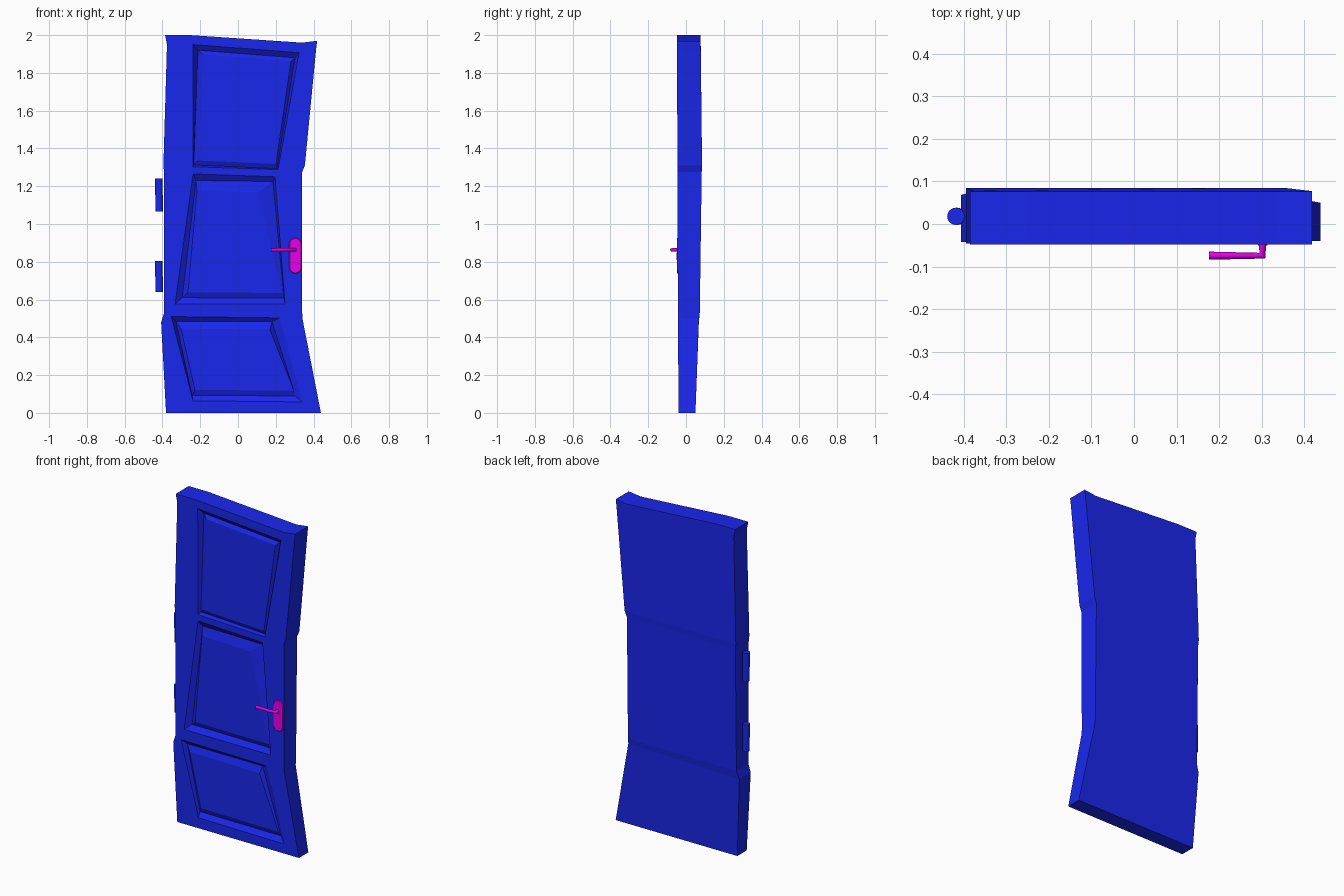
import bpy, bmesh, math
from mathutils import Vector

if "Cube" in bpy.data.objects:
    bpy.data.objects.remove(bpy.data.objects["Cube"])


def material(name, rgb):
    m = bpy.data.materials.new(name)
    m.diffuse_color = (*rgb, 1)
    m.use_nodes = True
    m.node_tree.nodes["Principled BSDF"].inputs["Base Color"].default_value = m.diffuse_color
    return m


BLUE = material("blue_paint", (0.01, 0.02, 0.85))
PINK = material("magenta_metal", (0.8, 0.0, 0.85))


def finish(name, bm, mat):
    bmesh.ops.recalc_face_normals(bm, faces=bm.faces[:])
    me = bpy.data.meshes.new(name)
    bm.to_mesh(me)
    bm.free()
    me.materials.append(mat)
    ob = bpy.data.objects.new(name, me)
    bpy.context.collection.objects.link(ob)
    return ob


# Door outline: matching left and right points from top to bottom (x, z)
LEFT = [(-.386, 2.0), (-.376, 1.95), (-.395, 1.31), (-.391, 1.27),
        (-.391, .53), (-.407, .48), (-.381, 0)]
RIGHT = [(.419, 1.97), (.413, 1.92), (.354, 1.31), (.34, 1.275),
         (.34, .53), (.341, .50), (.439, 0)]
BACK_Y = [.077, .078, .085, .083, .073, .068, .05]
TOP = [(-.254, 2.0), (.339, 1.96)]

# Raised panels: outer edge, groove floor and field (corners TL, TR, BR, BL)
PANELS = [
    ([(-.238, 1.95), (.323, 1.907), (.212, 1.288), (-.238, 1.303)],
     [(-.212, 1.92), (.302, 1.88), (.207, 1.293), (-.234, 1.313)],
     [(-.186, 1.897), (.28, 1.862), (.201, 1.318), (-.209, 1.336)]),
    ([(-.238, 1.265), (.196, 1.25), (.249, .577), (-.333, .577)],
     [(-.222, 1.23), (.185, 1.225), (.243, .607), (-.295, .61)],
     [(-.217, 1.177), (.106, 1.167), (.233, .635), (-.265, .638)]),
    ([(-.354, .51), (.222, .503), (.339, .058), (-.238, .064)],
     [(-.328, .483), (.18, .483), (.302, .09), (-.243, .092)],
     [(-.302, .447), (.169, .44), (.296, .117), (-.228, .122)]),
]


def front_y(z):
    return -.040 - .004 * z


def make_door():
    bm = bmesh.new()

    def ring(points, inset=0):
        return [bm.verts.new((x, front_y(z) + inset, z)) for x, z in points]

    def bridge(a, b):
        for i in range(len(a)):
            j = (i + 1) % len(a)
            bm.faces.new((a[i], a[j], b[j], b[i]))

    # front face with panel openings
    outline = LEFT[:1] + TOP + RIGHT + LEFT[:0:-1]
    front = ring(outline)
    openings = [ring(p[0]) for p in PANELS]
    edges = []
    for loop in [front] + openings:
        edges += [bm.edges.new((loop[i - 1], loop[i])) for i in range(len(loop))]
    bmesh.ops.triangle_fill(bm, edges=edges, use_beauty=True,
                            normal=Vector((0, -1, 0)))
    # groove and raised field of each panel
    for outer, (_, g, f) in zip(openings, PANELS):
        groove, field = ring(g, .022), ring(f, .008)
        bridge(outer, groove)
        bridge(groove, field)
        bm.faces.new(field)
    # back strips and edge walls
    bl = [bm.verts.new((x, y, z)) for (x, z), y in zip(LEFT, BACK_Y)]
    br = [bm.verts.new((x, y, z)) for (x, z), y in zip(RIGHT, BACK_Y)]
    bt = [bm.verts.new((x, BACK_Y[0], z)) for x, z in TOP]
    bridge(front, bl[:1] + bt + br + bl[:0:-1])
    bm.faces.new([bl[0]] + bt + [br[0], br[1], bl[1]])
    for i in range(1, len(bl) - 1):
        bm.faces.new((bl[i], br[i], br[i + 1], bl[i + 1]))
    finish("door_panel", bm, BLUE)


def cylinder(name, loc, r, depth, mat, sides=16):
    bpy.ops.mesh.primitive_cylinder_add(vertices=sides, radius=r, depth=depth,
                                        location=loc)
    ob = bpy.context.object
    ob.name = name
    ob.data.materials.append(mat)
    bpy.ops.object.shade_smooth_by_angle()


def extruded_profile(name, pts, y0, y1, bevel, mat):
    """Outline in xz extruded along y, with an optional chamfered front."""
    bm = bmesh.new()
    face = bm.faces.new([bm.verts.new((x, y1, z)) for x, z in pts])
    ext = bmesh.ops.extrude_face_region(bm, geom=[face])["geom"]
    for v in ext:
        if isinstance(v, bmesh.types.BMVert):
            v.co.y = y0
    if bevel:
        rim = [e for e in bm.edges if all(abs(v.co.y - y0) < 1e-6 for v in e.verts)]
        bmesh.ops.bevel(bm, geom=rim, offset=bevel, segments=1, affect='EDGES')
    return finish(name, bm, mat)


def stadium(cx, z0, z1, r, n=8):
    top = [(cx + r * math.cos(a), z1 - r + r * math.sin(a))
           for a in [math.pi * i / n for i in range(n + 1)]]
    low = [(2 * cx - x, z0 + z1 - z) for x, z in top]
    return top + low


make_door()

# Hinges: two knuckles each
for i, (z0, z1) in enumerate([(1.067, 1.24), (.64, .805)]):
    mid = (z0 + z1) / 2
    cylinder(f"hinge_upper_{i}", (-.419, .018, (mid + z1) / 2), .0205, z1 - mid, BLUE)
    cylinder(f"hinge_lower_{i}", (-.417, .018, (mid + z0) / 2), .0205, mid - z0, BLUE)

# Handle back plate and key escutcheon
extruded_profile("handle_plate", stadium(.304, .737, .927, .034),
                 -.0485, -.03, .004, PINK)
extruded_profile("key_escutcheon", stadium(.303, .81, .85, .011), -.0505, -.045, 0, PINK)

# Lever: bent round bar
cu = bpy.data.curves.new("lever_handle", 'CURVE')
cu.dimensions = '3D'
cu.bevel_depth = .0095
cu.bevel_resolution = 2
cu.use_fill_caps = True
sp = cu.splines.new('POLY')
sp.points.add(2)
for p, co in zip(sp.points, [(.302, -.04, .863), (.302, -.0745, .863), (.176, -.0745, .863)]):
    p.co = (*co, 1)
cu.materials.append(PINK)
bpy.context.collection.objects.link(bpy.data.objects.new("lever_handle", cu))
